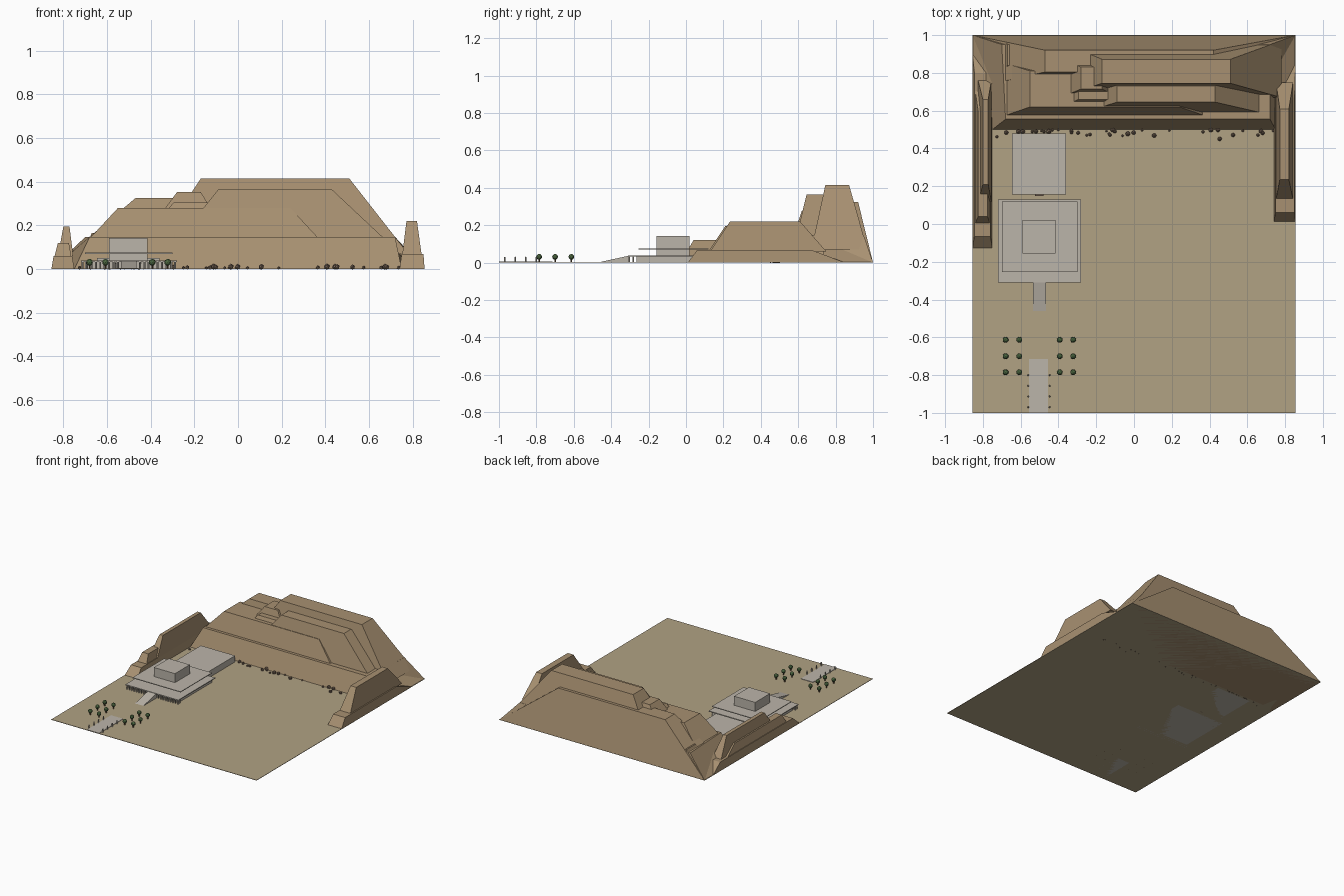
import bpy, bmesh, math, random
from mathutils import Matrix, Vector

if "Cube" in bpy.data.objects:
    bpy.data.objects.remove(bpy.data.objects["Cube"])
random.seed(4)

def material(name, rgb):
    m = bpy.data.materials.new(name)
    m.diffuse_color = (*rgb, 1)
    m.use_nodes = True
    m.node_tree.nodes["Principled BSDF"].inputs["Base Color"].default_value = m.diffuse_color
    return m

SAND = material("sand", (0.44, 0.36, 0.23))
ROCK = material("cliff_rock", (0.39, 0.28, 0.165))
STONE = material("limestone", (0.50, 0.46, 0.40))
BOULDER = material("boulder", (0.20, 0.14, 0.10))
LEAF = material("foliage", (0.07, 0.13, 0.05))
BARK = material("bark", (0.16, 0.10, 0.05))

def finish(name, bm, mat):
    bmesh.ops.recalc_face_normals(bm, faces=bm.faces)
    me = bpy.data.meshes.new(name)
    bm.to_mesh(me)
    bm.free()
    me.materials.append(mat)
    ob = bpy.data.objects.new(name, me)
    bpy.context.collection.objects.link(ob)
    return ob

def rect(r):
    # (x0, x1, y0, y1[, back x0, back x1]) -> four corners
    x0, x1, y0, y1 = r[:4]
    bx0, bx1 = r[4:] if len(r) > 4 else (x0, x1)
    return [(x0, y0), (x1, y0), (bx1, y1), (bx0, y1)]

def frustum(name, low, z0, high, z1, mat=ROCK):
    bm = bmesh.new()
    a = [bm.verts.new((x, y, z0)) for x, y in rect(low)]
    b = [bm.verts.new((x, y, z1)) for x, y in rect(high)]
    bm.faces.new(a)
    bm.faces.new(b)
    for i in range(4):
        j = (i + 1) % 4
        bm.faces.new((a[i], a[j], b[j], b[i]))
    return finish(name, bm, mat)

def block(name, r, z0, z1, mat=STONE):
    return frustum(name, r, z0, r, z1, mat)

def post(bm, x, y, z0, z1, r, n=8):
    bmesh.ops.create_cone(bm, cap_ends=True, segments=n, radius1=r, radius2=r,
                          depth=z1 - z0, matrix=Matrix.Translation((x, y, (z0 + z1) / 2)))

# Desert floor
block("desert_floor", (-.855, .855, -1, 1), 0, .003, SAND)

# Back cliff: stacked tapering ledges
frustum("cliff_foot", (-.75, .75, .5, 1, -.855, .855), 0,
        (-.68, .72, .555, .95, -.70, .72), .147)
frustum("cliff_back_ridge", (-.855, .855, .72, 1), 0, (-.47, .42, .805, .92), .325)
frustum("cliff_middle_ledge", (-.68, .37, .575, .85), .14, (-.55, .24, .62, .81), .28)
frustum("cliff_upper_ledge", (-.27, .67, .59, .90), .14, (-.09, .43, .645, .73), .365)
frustum("cliff_summit", (-.40, .78, .67, .97), .07, (-.17, .51, .745, .872), .415)
frustum("cliff_small_step", (-.34, -.12, .69, .86), .27, (-.28, -.17, .715, .83), .352)
frustum("cliff_low_step", (-.325, -.10, .645, .74), .27, (-.295, -.12, .66, .72), .305)
frustum("cliff_west_shoulder", (-.70, -.60, .80, .97), .10, (-.67, -.63, .84, .95), .165)

# Left spur
frustum("left_spur_foot", (-.855, -.75, -.13, .90), 0, (-.845, -.76, -.065, .80), .06)
frustum("left_spur_step", (-.843, -.762, 0, .72), .05, (-.825, -.775, .04, .60), .12)
frustum("left_spur_crest", (-.825, -.755, .12, .76), .06, (-.80, -.772, .21, .66), .195)

# Right spur
frustum("right_spur_foot", (.74, .855, .01, .85), 0, (.75, .85, .06, .67), .068)
frustum("right_spur_crest", (.752, .842, .13, .75), .06, (.772, .82, .235, .61), .22)

# Fallen boulders along the cliff foot
bm = bmesh.new()
for i in range(44):
    r = random.uniform(.006, .014)
    x = random.uniform(-.74, .74)
    y = .50 - abs(random.gauss(0, .022))
    if -.66 < x < -.35:
        y = max(y, .49)
    bmesh.ops.create_icosphere(bm, subdivisions=1, radius=r,
                               matrix=Matrix.Translation((x, y, r * .8)))
finish("boulders", bm, BOULDER)

# Temple terraces
block("temple_podium", (-.70, -.30, -.265, .12), 0, .033)
block("terrace_slab", (-.72, -.28, -.31, .13), .033, .039)
block("upper_roof_slab", (-.70, -.30, -.255, .12), .07, .075)
block("temple_core", (-.59, -.415, -.157, .02), .039, .143)
block("rear_court", (-.645, -.36, .155, .48), 0, .05)
block("rear_doorway", (-.525, -.48, .147, .157), 0, .042, BOULDER)

# Front colonnade in two rows
bm = bmesh.new()
for row in (-.303, -.282):
    for i in range(22):
        post(bm, -.712 + i * .424 / 21, row, 0, .034, .0045)
finish("colonnade", bm, STONE)

# Ramp up to the terrace
frustum("entry_ramp", (-.535, -.465, -.465, -.30), .002, (-.535, -.465, -.31, -.30), .036, STONE)

# Causeway lined with statue posts
block("causeway", (-.557, -.456, -1, -.715), 0, .006)
bm = bmesh.new()
for y in (-.97, -.913, -.857, -.80):
    for x in (-.56, -.447):
        post(bm, x, y, 0, .024, .004, 6)
        bmesh.ops.create_icosphere(bm, subdivisions=1, radius=.005,
                                   matrix=Matrix.Translation((x, y, .027)))
finish("causeway_statues", bm, STONE)

# Garden trees
trunks, crowns = bmesh.new(), bmesh.new()
for x in (-.68, -.607, -.393, -.322):
    for y in (-.613, -.70, -.785):
        post(trunks, x, y, 0, .025, .004, 6)
        bmesh.ops.create_icosphere(crowns, subdivisions=2, radius=.0155,
                                   matrix=Matrix.Translation((x, y, .031)))
finish("tree_trunks", trunks, BARK)
finish("tree_crowns", crowns, LEAF)
